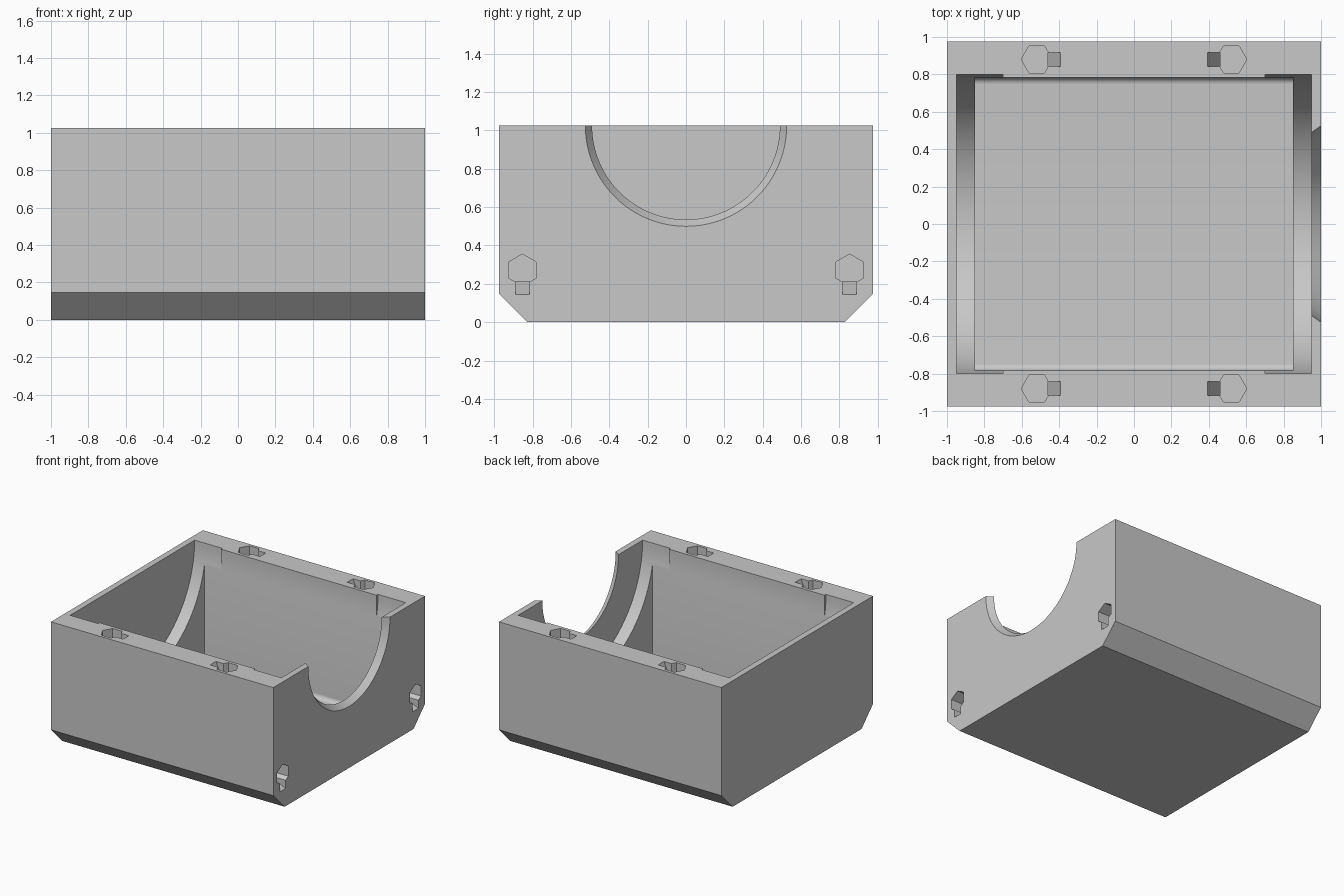
import bpy, bmesh, math
from mathutils import Matrix, Vector

cube = bpy.data.objects.get("Cube")
if cube:
    bpy.data.objects.remove(cube, do_unlink=True)

WIDTH, HALF_Y, TOP, CHAMFER = 1.0, 0.975, 1.025, 0.147
WELL_X, WELL_Y, FLOOR, FILLET = 0.85, 0.782, 0.05, 0.035

grey = bpy.data.materials.new("plain_grey")
grey.use_nodes = True
COLOUR = (0.58, 0.58, 0.58, 1)
grey.diffuse_color = COLOUR
grey.node_tree.nodes["Principled BSDF"].inputs["Base Color"].default_value = COLOUR


def make_object(name, bm):
    bmesh.ops.recalc_face_normals(bm, faces=bm.faces)
    mesh = bpy.data.meshes.new(name)
    bm.to_mesh(mesh)
    bm.free()
    mesh.materials.append(grey)
    obj = bpy.data.objects.new(name, mesh)
    bpy.context.collection.objects.link(obj)
    return obj


def prism(name, profile, direction, matrix=Matrix()):
    """Extrude a closed 3D outline along a direction, then place it."""
    bm = bmesh.new()
    face = bm.faces.new([bm.verts.new(p) for p in profile])
    new = bmesh.ops.extrude_face_region(bm, geom=[face])["geom"]
    verts = [v for v in new if isinstance(v, bmesh.types.BMVert)]
    bmesh.ops.translate(bm, verts=verts, vec=Vector(direction))
    bm.transform(matrix)
    return make_object(name, bm)


def mirrored_prism(name, half, half_length):
    """Extrude a y-symmetric section along x, given its +y half."""
    outline = half + [(-y, z) for y, z in reversed(half)]
    return prism(name, [(-half_length, y, z) for y, z in outline],
                 (2 * half_length, 0, 0))


def round_cutter(name, x0, x1, r0, r1):
    """Cylinder or cone lying along x, centred on the top rim."""
    bm = bmesh.new()
    bmesh.ops.create_cone(bm, cap_ends=True, segments=128, radius1=r0,
                          radius2=r1, depth=x1 - x0)
    bm.transform(Matrix.Translation(((x0 + x1) / 2, 0, TOP))
                 @ Matrix.Rotation(math.pi / 2, 4, "Y"))
    return make_object(name, bm)


def cut(target, cutter):
    mod = target.modifiers.new("cut", "BOOLEAN")
    mod.operation = "DIFFERENCE"
    mod.solver = "EXACT"
    mod.object = cutter
    bpy.context.view_layer.objects.active = target
    bpy.ops.object.modifier_apply(modifier=mod.name)
    bpy.data.objects.remove(cutter, do_unlink=True)


def nut_pocket(target, origin, normal, slot):
    """Hexagonal pocket with a steep sloped slot cutting off one corner."""
    n, d = Vector(normal), Vector(slot)
    frame = Matrix((d, n.cross(d), n)).transposed().to_4x4()
    frame.translation = Vector(origin)
    depth, radius, half = 0.1, 0.083, 0.037
    hexagon = [(radius * math.cos(i * math.pi / 3),
                radius * math.sin(i * math.pi / 3), -depth) for i in range(6)]
    cut(target, prism("hex_cutter", hexagon, (0, 0, depth + 0.05), frame))
    wedge = [(0.06, -half, 0.05), (0.128, -half, 0.05), (0.128, -half, 0),
             (0.06, -half, -1.5 * depth)]
    cut(target, prism("slot_cutter", wedge, (0, 2 * half, 0), frame))


# Outer shell with chamfered lower edges
housing = mirrored_prism("housing", [(HALF_Y - CHAMFER, 0), (HALF_Y, CHAMFER),
                                     (HALF_Y, TOP)], WIDTH)

# Main well, rounded where the long walls meet the floor
bend = [(WELL_Y - FILLET + FILLET * math.sin(a), FLOOR + FILLET - FILLET * math.cos(a))
        for a in (i * math.pi / 16 for i in range(9))]
cut(housing, mirrored_prism("well_cutter", bend + [(WELL_Y, TOP + 0.2)], WELL_X))

# Wider round seats at both ends
for x0, x1 in ((-0.95, -0.7), (0.7, 0.95)):
    cut(housing, round_cutter("seat_cutter", x0, x1, 0.8, 0.8))

# Tapered half-round opening in one end wall
cut(housing, round_cutter("opening_cutter", 0.9, 1.05, 0.455, 0.56))

# Nut pockets on the rim and on the open end wall
for side in (-1, 1):
    for end in (-1, 1):
        nut_pocket(housing, (0.52 * end, 0.88 * side, TOP), (0, 0, 1), (-end, 0, 0))
    nut_pocket(housing, (WIDTH, 0.853 * side, 0.272), (1, 0, 0), (0, 0, -1))

bpy.ops.object.select_all(action="DESELECT")
housing.select_set(True)
bpy.context.view_layer.objects.active = housing
bpy.ops.object.shade_smooth_by_angle(angle=math.radians(15))
